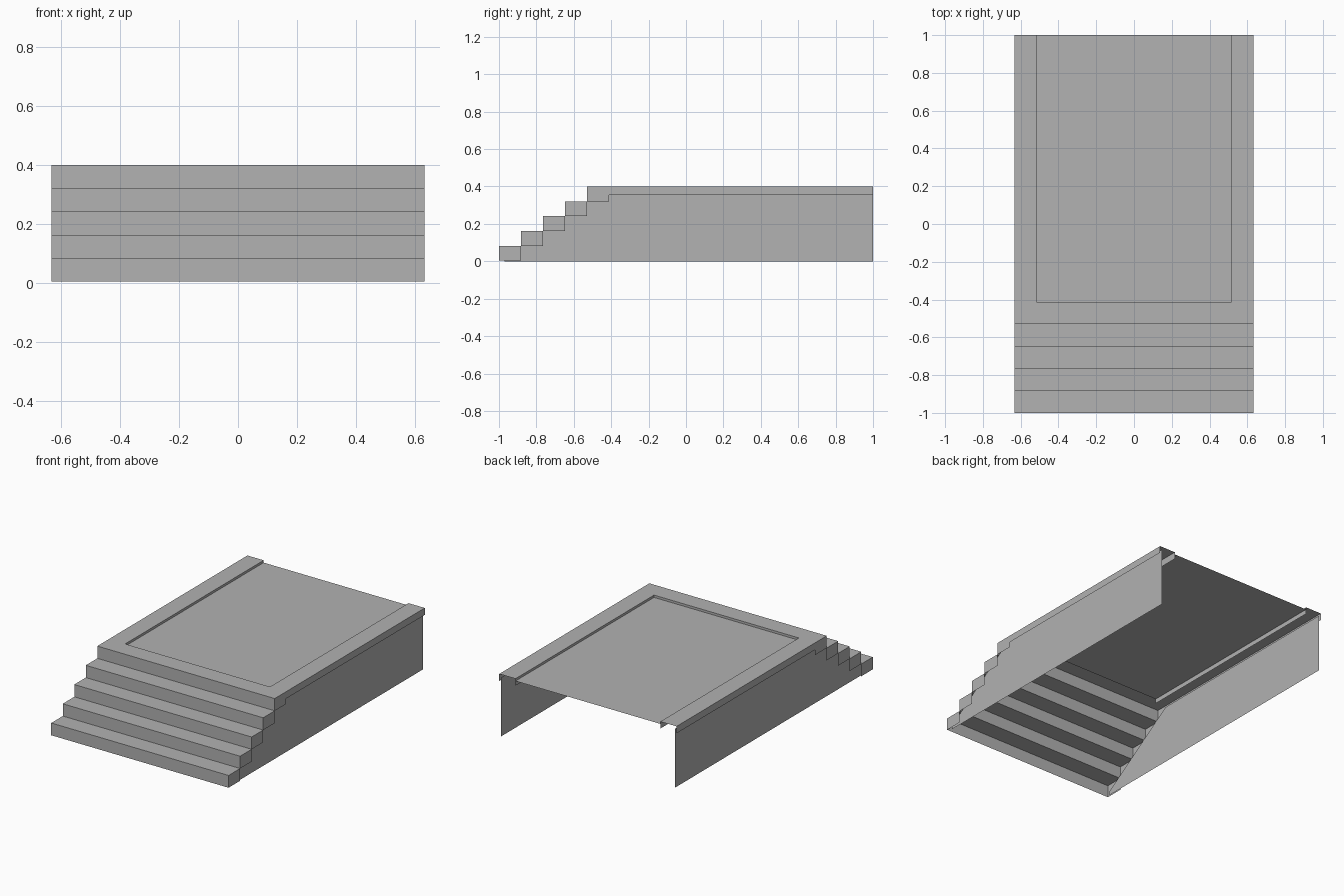
import bpy

cube = bpy.data.objects.get("Cube")
if cube:
    bpy.data.objects.remove(cube, do_unlink=True)

# Single flat colour
grey = bpy.data.materials.new("plain_grey")
grey.use_nodes = True
colour = (0.445, 0.445, 0.445, 1)
grey.diffuse_color = colour
grey.node_tree.nodes["Principled BSDF"].inputs["Base Color"].default_value = colour

HALF_W = 0.633      # outer half width
INNER_W = 0.517     # recess half width
WALL_X = 0.62       # side walls sit just inside the edge
TOP, BASE = 0.40, 0.004
LIP = 0.355         # underside of the rim
RECESS = 0.385
STEPS = 5
RUN = 0.1175
RISE = (TOP - BASE) / STEPS
FRONT, BACK = -1.0, 1.0
RIM_Y = FRONT + STEPS * RUN


def make(name, verts, faces):
    mesh = bpy.data.meshes.new(name)
    mesh.from_pydata(verts, [], faces)
    mesh.materials.append(grey)
    obj = bpy.data.objects.new(name, mesh)
    bpy.context.collection.objects.link(obj)
    return obj


def sweep(name, profile, half):
    """Sheet made by running a (y, z) profile across the width."""
    verts = [(x, y, z) for y, z in profile for x in (-half, half)]
    faces = [(2 * i, 2 * i + 1, 2 * i + 3, 2 * i + 2) for i in range(len(profile) - 1)]
    return make(name, verts, faces)


def side_sheet(name, x, outline, face_right=True):
    """Upright sheet at x from a (y, z) outline listed anticlockwise from +x."""
    pts = outline if face_right else outline[::-1]
    return make(name, [(x, y, z) for y, z in pts], [tuple(range(len(pts)))])


def rect(y0, y1, z0, z1):
    return [(y0, z0), (y1, z0), (y1, z1), (y0, z1)]


# Risers and treads, ending in the front rim
profile = [(FRONT, BASE)]
for i in range(STEPS):
    y, z = FRONT + i * RUN, BASE + (i + 1) * RISE
    profile += [(y, z), (y + RUN, z)]
sweep("stairs", profile, HALF_W)

# Recessed platform with its short front drop
sweep("platform", [(RIM_Y, TOP), (RIM_Y, RECESS), (BACK, RECESS)], INNER_W)

# Side wall outline: sloped under the stairs, level under the rim
slope = RISE / RUN
wall_front = FRONT + 0.03
wall = [(wall_front, 0), (BACK, 0), (BACK, TOP - 0.02), (RIM_Y - 0.03, TOP - 0.02),
        (wall_front, BASE + 0.03 * slope)]

for side, s in (("left", 1), ("right", -1)):
    out = s > 0
    side_sheet(side + "_wall", s * WALL_X, wall, out)

    # Step ends
    for i in range(STEPS):
        y, z = FRONT + i * RUN, BASE + i * RISE
        side_sheet(f"{side}_step_end_{i + 1}", s * HALF_W, rect(y, y + RUN, z, z + RISE), out)

    # Hollow rim: top strip, outer skirt and inner skirt
    xs = sorted((s * INNER_W, s * HALF_W))
    make(side + "_rim_top",
         [(xs[0], RIM_Y, TOP), (xs[1], RIM_Y, TOP), (xs[1], BACK, TOP), (xs[0], BACK, TOP)],
         [(0, 1, 2, 3)])
    skirt = rect(RIM_Y, BACK, LIP, TOP)
    side_sheet(side + "_rim_outer_skirt", s * HALF_W, skirt, out)
    side_sheet(side + "_rim_inner_skirt", s * INNER_W, skirt, not out)
